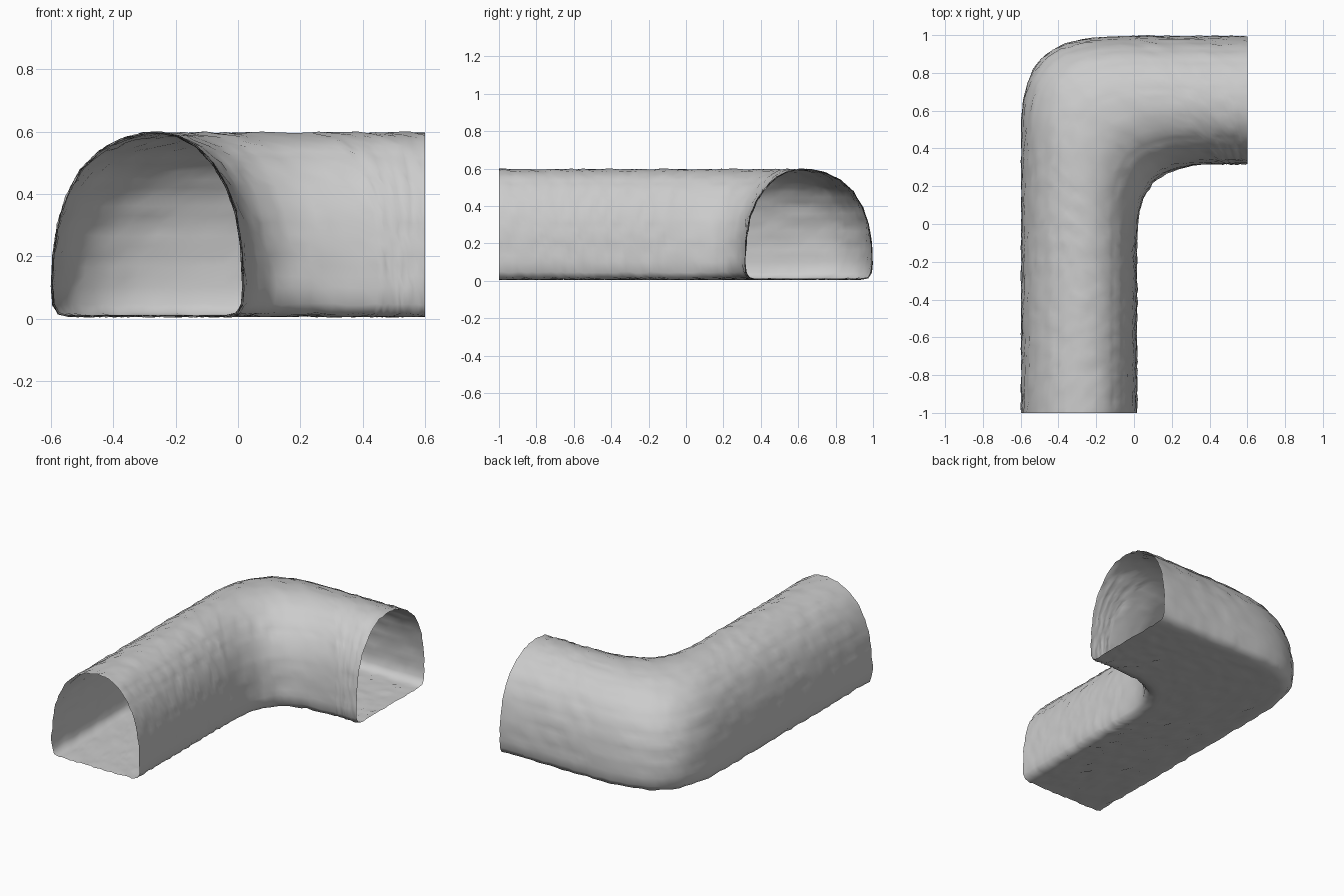
import bpy, bmesh, random
from mathutils import Vector
from mathutils.geometry import interpolate_bezier

if "Cube" in bpy.data.objects:
    bpy.data.objects.remove(bpy.data.objects["Cube"])

random.seed(4)
STEP = 0.04


def line(a, b):
    """Evenly spaced points from a up to, but not including, b."""
    a, b = Vector(a), Vector(b)
    n = max(1, round((b - a).length / STEP))
    return [a.lerp(b, i / n) for i in range(n)]


def rail(start, bend_in, corner, bend_out, end, n_in=36, n_bend=20, n_out=15):
    """Straight run, rounded corner, straight run, seen from above."""
    s, a, c, b, e = (Vector((*p, 0)) for p in (start, bend_in, corner, bend_out, end))
    first = [s.lerp(a, i / n_in) for i in range(n_in)]
    bend = interpolate_bezier(a, a.lerp(c, 0.75), b.lerp(c, 0.75), b, n_bend)
    last = [b.lerp(e, i / n_out) for i in range(1, n_out + 1)]
    return first + bend + last


# Side walls on plan: outside and inside of the bend
outer = rail((-0.597, -1), (-0.597, 0.5), (-0.597, 0.996), (-0.05, 0.996), (0.6, 0.996))
inner = rail((0.017, -1), (0.017, -0.1), (0.017, 0.314), (0.45, 0.314), (0.6, 0.317))

# Arched cross-section: (fraction from outer to inner wall, height)
arch = [(0.09, 0.008), (0.035, 0.016), (0.008, 0.045), (0.0, 0.10), (0.007, 0.20),
        (0.03, 0.30), (0.075, 0.39), (0.15, 0.475), (0.25, 0.537), (0.36, 0.575),
        (0.47, 0.594), (0.565, 0.597), (0.66, 0.585), (0.75, 0.554), (0.84, 0.497),
        (0.91, 0.425), (0.96, 0.34), (0.987, 0.24), (1.0, 0.10), (0.993, 0.045),
        (0.965, 0.016), (0.91, 0.008)]
section = []
for i, p in enumerate(arch):
    section += line(p, arch[(i + 1) % len(arch)])

# Open-ended tunnel skin with a slightly uneven surface
bm = bmesh.new()
rings = []
last = len(outer) - 1
for k, (o, i) in enumerate(zip(outer, inner)):
    ring = []
    for u, z in section:
        p = o.lerp(i, u)
        p.z = z
        p += Vector([random.uniform(-0.004, 0.004) for _ in range(3)])
        if k == 0:
            p.y = -1
        if k == last:
            p.x = 0.6
        ring.append(bm.verts.new(p))
    rings.append(ring)
n = len(section)
for r0, r1 in zip(rings, rings[1:]):
    for j in range(n):
        f = bm.faces.new((r0[j], r0[(j + 1) % n], r1[(j + 1) % n], r1[j]))
        f.smooth = True
bmesh.ops.recalc_face_normals(bm, faces=bm.faces)

mesh = bpy.data.meshes.new("tunnel_bend")
bm.to_mesh(mesh)
bm.free()
tunnel = bpy.data.objects.new("tunnel_bend", mesh)
bpy.context.collection.objects.link(tunnel)
